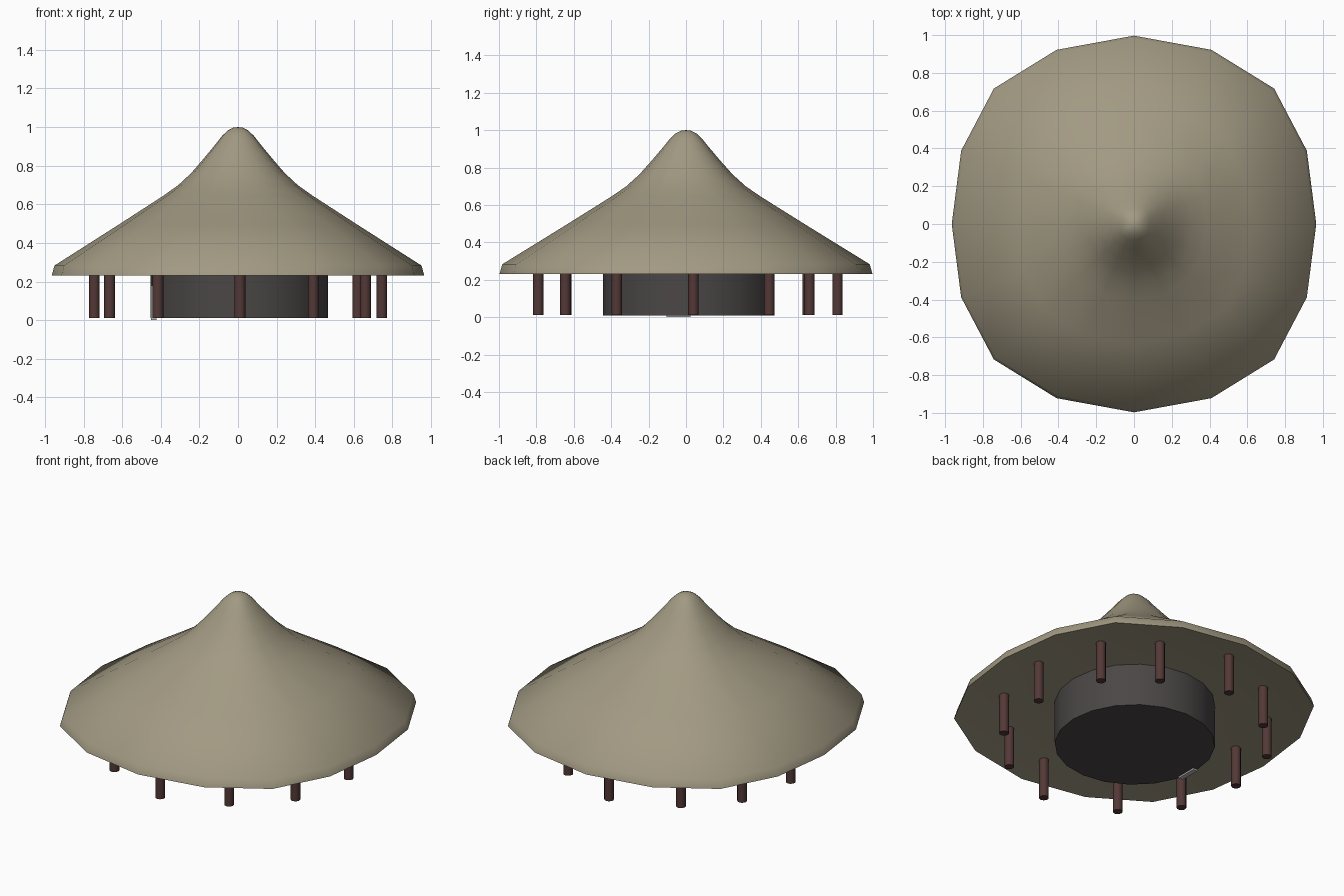
import bpy, bmesh, math

if "Cube" in bpy.data.objects:
    bpy.data.objects.remove(bpy.data.objects["Cube"])


def material(name, rgb):
    m = bpy.data.materials.new(name)
    m.diffuse_color = (*rgb, 1)
    m.use_nodes = True
    m.node_tree.nodes["Principled BSDF"].inputs["Base Color"].default_value = m.diffuse_color
    return m


straw = material("straw", (0.36, 0.32, 0.225))
wood = material("wood", (0.085, 0.04, 0.037))
dark = material("dark_wall", (0.07, 0.062, 0.062))
pale = material("pale_door", (0.5, 0.5, 0.5))


def finish(ob, name, mat, angle=40):
    ob.name = name
    ob.data.materials.append(mat)
    bpy.ops.object.select_all(action='DESELECT')
    ob.select_set(True)
    bpy.context.view_layer.objects.active = ob
    bpy.ops.object.shade_smooth_by_angle(angle=math.radians(angle))


def cylinder(name, x, y, z0, z1, r, sides, mat):
    bpy.ops.mesh.primitive_cylinder_add(vertices=sides, radius=r, depth=z1 - z0,
                                        location=(x, y, (z0 + z1) / 2))
    finish(bpy.context.object, name, mat)


# Thatched roof: sixteen-sided outline scaled along a flared profile
quarter = [(0.965, 0), (0.915, 0.388), (0.742, 0.717), (0.41, 0.922), (0, 0.997)]
half = quarter + [(-x, y) for x, y in quarter[-2::-1]]
outline = half + [(x, -y) for x, y in half[-2:0:-1]]
# (outline scale, height), from the apex down over the eave to the ceiling
profile = [(0.025, 0.997), (0.055, 0.983), (0.085, 0.955), (0.13, 0.9), (0.19, 0.83),
           (0.25, 0.763), (0.32, 0.7), (0.40, 0.645), (0.64, 0.495), (0.985, 0.283),
           (1.0, 0.232), (0.97, 0.236), (0.80, 0.26), (0.45, 0.278)]
bm = bmesh.new()
rings = [[bm.verts.new((x * s, y * s, z)) for x, y in outline] for s, z in profile]
apex = bm.verts.new((0, 0, 1.0))
ceiling = bm.verts.new((0, 0, 0.28))
n = len(outline)
for i in range(n):
    j = (i + 1) % n
    bm.faces.new((apex, rings[0][i], rings[0][j]))
    bm.faces.new((ceiling, rings[-1][j], rings[-1][i]))
    for a, b in zip(rings, rings[1:]):
        bm.faces.new((a[i], b[i], b[j], a[j]))
bmesh.ops.recalc_face_normals(bm, faces=bm.faces)
mesh = bpy.data.meshes.new("roof")
bm.to_mesh(mesh)
bm.free()
roof = bpy.data.objects.new("roof", mesh)
bpy.context.collection.objects.link(roof)
finish(roof, "roof", straw, 65)

# Round wall under the roof
cylinder("round_wall", 0.006, 0.014, 0.01, 0.28, 0.459, 20, dark)

# Door panel set in the left side of the wall
bpy.ops.mesh.primitive_cube_add(size=1, location=(-0.437, -0.04, 0.09))
door = bpy.context.object
door.scale = (0.03, 0.13, 0.18)
bpy.ops.object.transform_apply(location=False, rotation=False, scale=True)
finish(door, "door", pale)

# Ring of slightly uneven posts
posts = [(0.745, 0.04), (0.62, 0.445), (0.36, 0.66), (-0.03, 0.81), (-0.42, 0.65),
         (-0.665, 0.39), (-0.745, 0.02), (-0.665, -0.37), (-0.415, -0.64),
         (0.01, -0.79), (0.39, -0.645), (0.66, -0.37)]
for k, (x, y) in enumerate(posts):
    cylinder(f"post_{k + 1}", x, y, 0.012, 0.264, 0.028, 12, wood)
